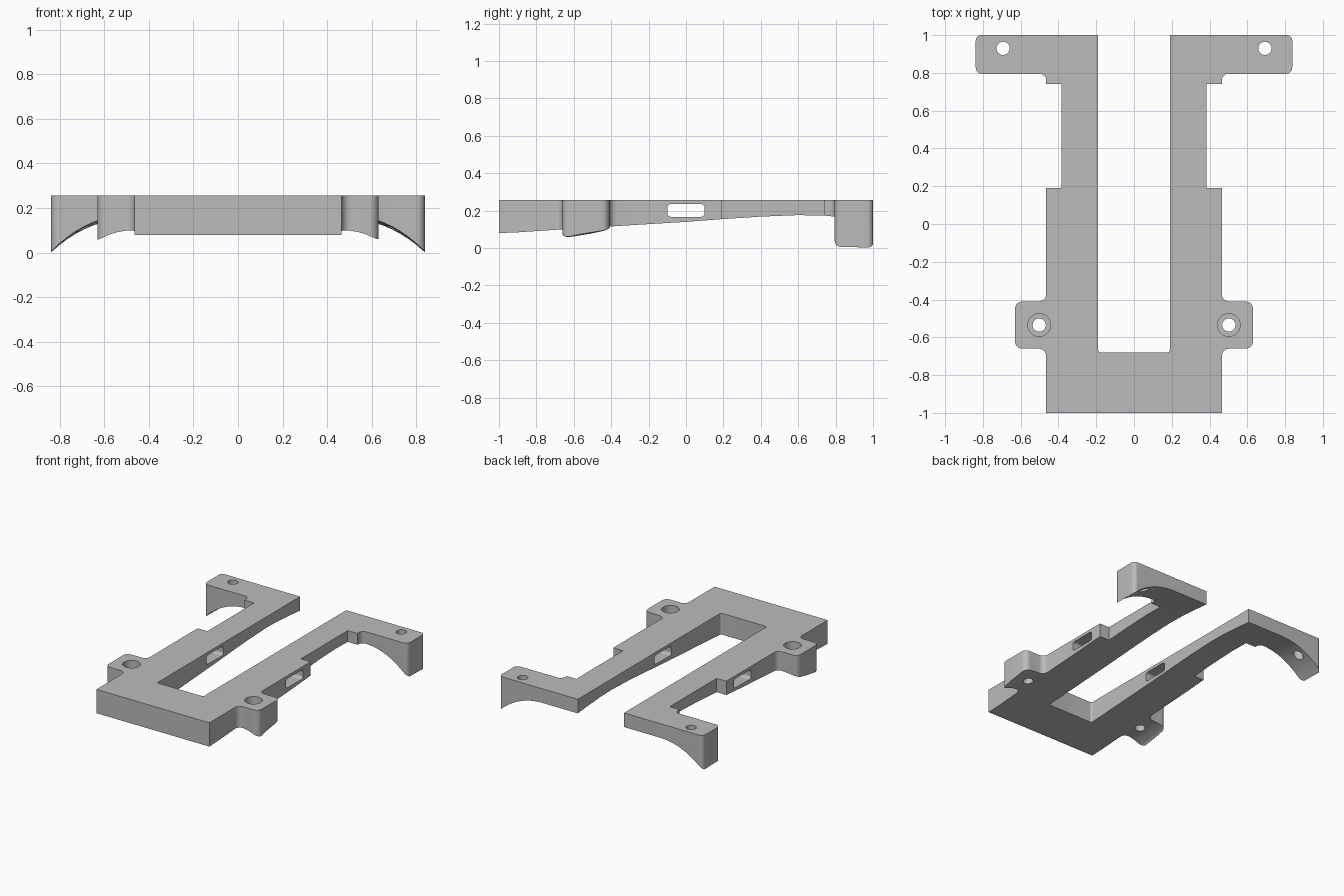
import bpy
import bmesh
from math import sin, cos, pi
from mathutils import Vector

if "Cube" in bpy.data.objects:
    bpy.data.objects.remove(bpy.data.objects["Cube"], do_unlink=True)

TOP = 0.257

grey = bpy.data.materials.new("plain grey")
grey.use_nodes = True
colour = (0.5, 0.5, 0.5, 1)
grey.diffuse_color = colour
grey.node_tree.nodes["Principled BSDF"].inputs["Base Color"].default_value = colour


def rounded(corners, steps=8):
    """Turn right-angled (x, y, radius) corners into an outline with fillets."""
    out = []
    for i, (x, y, r) in enumerate(corners):
        p = Vector((x, y))
        if r == 0:
            out.append(p)
            continue
        a = (Vector(corners[i - 1][:2]) - p).normalized()
        b = (Vector(corners[(i + 1) % len(corners)][:2]) - p).normalized()
        c = p + (a + b) * r
        for k in range(steps + 1):
            t = k / steps * pi / 2
            out.append(c - (b * cos(t) + a * sin(t)) * r)
    return out


def circle(x, y, r, n=40):
    return [Vector((x + r * cos(2 * pi * k / n), y + r * sin(2 * pi * k / n))) for k in range(n)]


def finish(name, bm):
    bmesh.ops.recalc_face_normals(bm, faces=bm.faces)
    mesh = bpy.data.meshes.new(name)
    bm.to_mesh(mesh)
    bm.free()
    mesh.materials.append(grey)
    obj = bpy.data.objects.new(name, mesh)
    bpy.context.collection.objects.link(obj)
    return obj


def prism(name, outline, low, high, along_x=False):
    bm = bmesh.new()
    place = (lambda p, h: (h, p.x, p.y)) if along_x else (lambda p, h: (p.x, p.y, h))
    face = bm.faces.new([bm.verts.new(place(p, low)) for p in outline])
    ext = bmesh.ops.extrude_face_region(bm, geom=[face])
    shift = Vector(place(Vector((0, 0)), high - low))
    bmesh.ops.translate(bm, vec=shift, verts=[v for v in ext["geom"] if isinstance(v, bmesh.types.BMVert)])
    return finish(name, bm)


# U-shaped plate with front tabs and rear feet
half = [(.465, -1, 0), (.465, -.66, .04), (.63, -.66, .04), (.63, -.41, .04),
        (.465, -.41, .04), (.465, .19, 0), (.385, .19, 0), (.385, .74, 0),
        (.465, .74, 0), (.465, .795, .035), (.838, .795, .035), (.838, 1, .03),
        (.19, 1, 0), (.19, -.68, .015)]
outline = half + [(-x, y, r) for x, y, r in reversed(half)]
frame = prism("mounting_frame", rounded(outline), -0.1, TOP)

# Curved underside: rows of (y, height of middle, strength of side droop)
rows = [(-1.1, .078, 2.2), (-1, .08, 2.2), (-.9, .084, 2.2), (-.66, .1, 2), (-.41, .115, .7),
        (0, .14, .8), (.2, .155, .9), (.4, .168, 1), (.6, .176, 1.1), (.74, .173, 1.1),
        (.8, .168, 1.08), (.9, .161, 1.04), (1, .152, 1), (1.1, .143, 1)]
side = [.19, .385] + [.465 + .0375 * k for k in range(11)] + [.9]
xs = [-x for x in reversed(side)] + side
bm = bmesh.new()
grid = []
for y, mid, droop in rows:
    line = []
    for x in xs:
        t = max(0, (abs(x) - .465) / .375)
        line.append(bm.verts.new((x, y, mid - .152 * droop * t ** 2.3)))
    grid.append(line)
for j in range(len(rows) - 1):
    for i in range(len(xs) - 1):
        bm.faces.new((grid[j][i], grid[j][i + 1], grid[j + 1][i + 1], grid[j + 1][i]))
ext = bmesh.ops.extrude_face_region(bm, geom=bm.faces[:], use_keep_orig=True)
for v in ext["geom"]:
    if isinstance(v, bmesh.types.BMVert):
        v.co.z = -0.8
cutters = [finish("underside_cutter", bm)]

# Side slot through both arms
slot = [(-.1, .167, .02), (.1, .167, .02), (.1, .235, .02), (-.1, .235, .02)]
cutters.append(prism("slot_cutter", rounded(slot), -0.7, 0.7, along_x=True))

# Screw holes in feet and counterbored tabs
for s in (-1, 1):
    cutters.append(prism("foot_hole_cutter", circle(s * .693, .93, .035), -0.5, 0.5))
    cutters.append(prism("tab_hole_cutter", circle(s * .502, -.535, .035), -0.5, 0.5))
    cutters.append(prism("tab_bore_cutter", circle(s * .502, -.535, .06), .15, 0.5))

bpy.ops.object.select_all(action="DESELECT")
bpy.context.view_layer.objects.active = frame
frame.select_set(True)
for cutter in cutters:
    cutter.hide_render = True
    mod = frame.modifiers.new("cut", "BOOLEAN")
    mod.operation = "DIFFERENCE"
    mod.solver = "EXACT"
    mod.object = cutter
    bpy.ops.object.modifier_apply(modifier=mod.name)
for cutter in cutters:
    bpy.data.objects.remove(cutter, do_unlink=True)

bpy.ops.object.shade_smooth_by_angle(angle=0.5)
